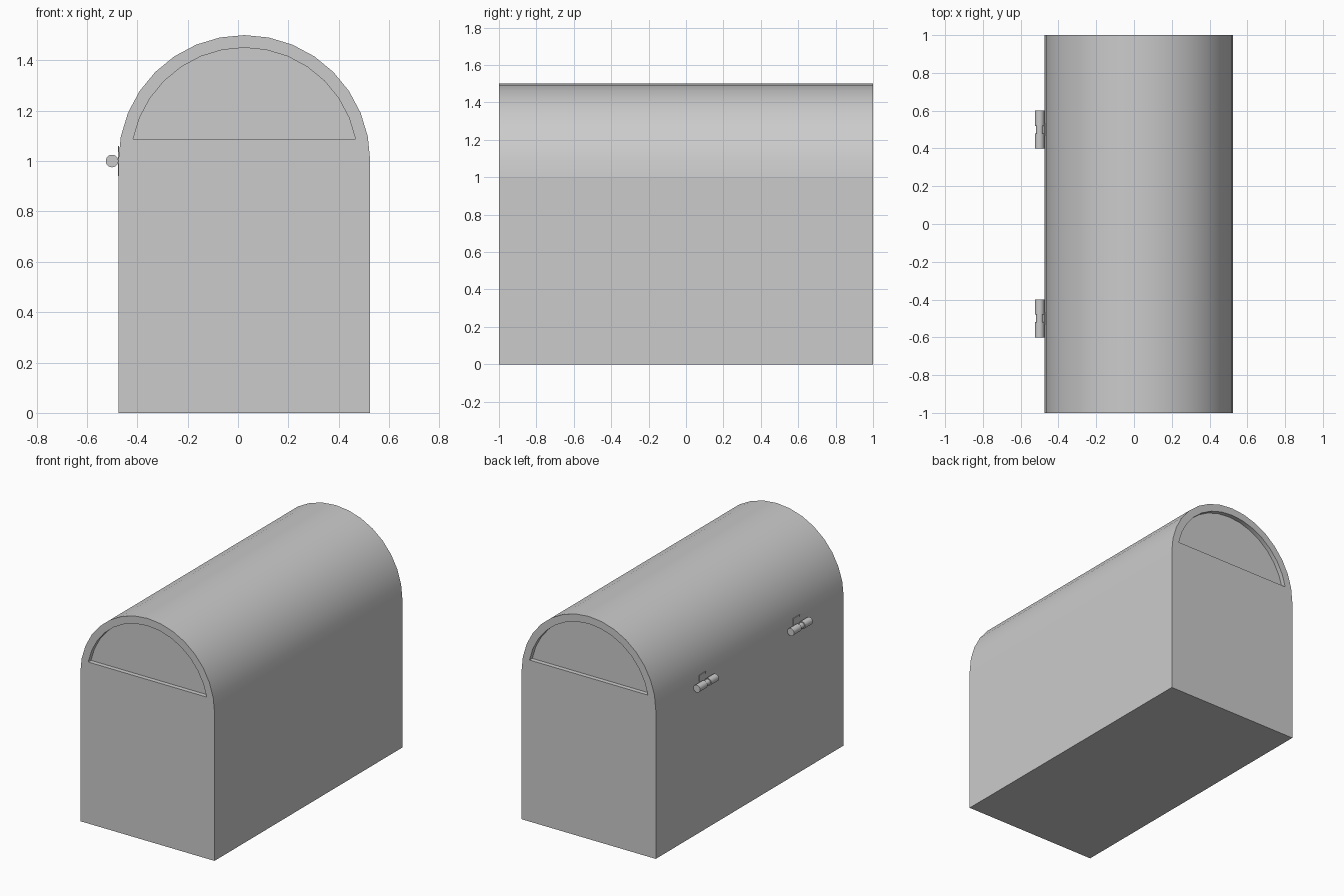
import bpy, bmesh
from math import sin, cos, pi
from mathutils import Matrix

if "Cube" in bpy.data.objects:
    bpy.data.objects.remove(bpy.data.objects["Cube"])

CX, R, R_IN, WALL, HALF, DEPTH, N = 0.025, 0.5, 0.45, 1.0, 1.0, 0.03, 16


def finish(bm, name):
    bmesh.ops.recalc_face_normals(bm, faces=bm.faces)
    mesh = bpy.data.meshes.new(name)
    bm.to_mesh(mesh)
    bm.free()
    obj = bpy.data.objects.new(name, mesh)
    bpy.context.collection.objects.link(obj)
    return obj


def smooth(obj):
    bpy.ops.object.select_all(action='DESELECT')
    obj.select_set(True)
    bpy.context.view_layer.objects.active = obj
    bpy.ops.object.shade_smooth_by_angle(angle=0.6)


# Chest body: box with barrel top and a recessed arch panel in each end
bm = bmesh.new()


def arch(radius, y, steps):
    return [bm.verts.new((CX + radius * cos(pi * i / N), y, WALL + radius * sin(pi * i / N)))
            for i in steps]


outlines = []
for side in (-1, 1):
    y = side * HALF
    base_r = bm.verts.new((CX + R, y, 0))
    base_l = bm.verts.new((CX - R, y, 0))
    outer = arch(R, y, range(N + 1))
    rim = arch(R_IN, y, range(1, N))
    panel = arch(R_IN, y - side * DEPTH, range(1, N))
    for i in range(N - 2):
        bm.faces.new((outer[i + 1], outer[i + 2], rim[i + 1], rim[i]))
    bm.faces.new((base_r, outer[0], outer[1], rim[0], rim[-1], outer[-2], outer[-1], base_l))
    for i in range(N - 1):
        bm.faces.new((rim[i - 1], rim[i], panel[i], panel[i - 1]))
    bm.faces.new(panel)
    outlines.append([base_r] + outer + [base_l])
front, back = outlines
for i in range(len(front)):
    bm.faces.new((front[i - 1], front[i], back[i], back[i - 1]))
body = finish(bm, "chest_body")
smooth(body)
# Keep the plain walls flat, only the barrel is curved
for p in body.data.polygons:
    if abs(p.normal.y) > 0.9 or p.center.z <= 0.6:
        p.use_smooth = False


# Hinges: two barrels, a thinner middle pin and a leaf against the wall
def hinge(name, y0):
    bm = bmesh.new()
    for dy, length, radius in ((-0.06, 0.08, 0.025), (0, 0.04, 0.019), (0.06, 0.08, 0.025)):
        bmesh.ops.create_cone(bm, cap_ends=True, segments=24, radius1=radius, radius2=radius,
                              depth=length,
                              matrix=Matrix.Translation((-0.5, y0 + dy, 1.0)) @ Matrix.Rotation(pi / 2, 4, 'X'))
    smooth(finish(bm, name + "_barrel"))
    bm = bmesh.new()
    for size, x in (((0.004, 0.07, 0.12), -0.474), ((0.012, 0.04, 0.012), -0.478)):
        bmesh.ops.create_cube(bm, size=1, matrix=Matrix.Translation((x, y0, 1.0)) @ Matrix.Diagonal((*size, 1)))
    finish(bm, name + "_leaf")


for label, y0 in (("front_hinge", -0.5), ("back_hinge", 0.5)):
    hinge(label, y0)
